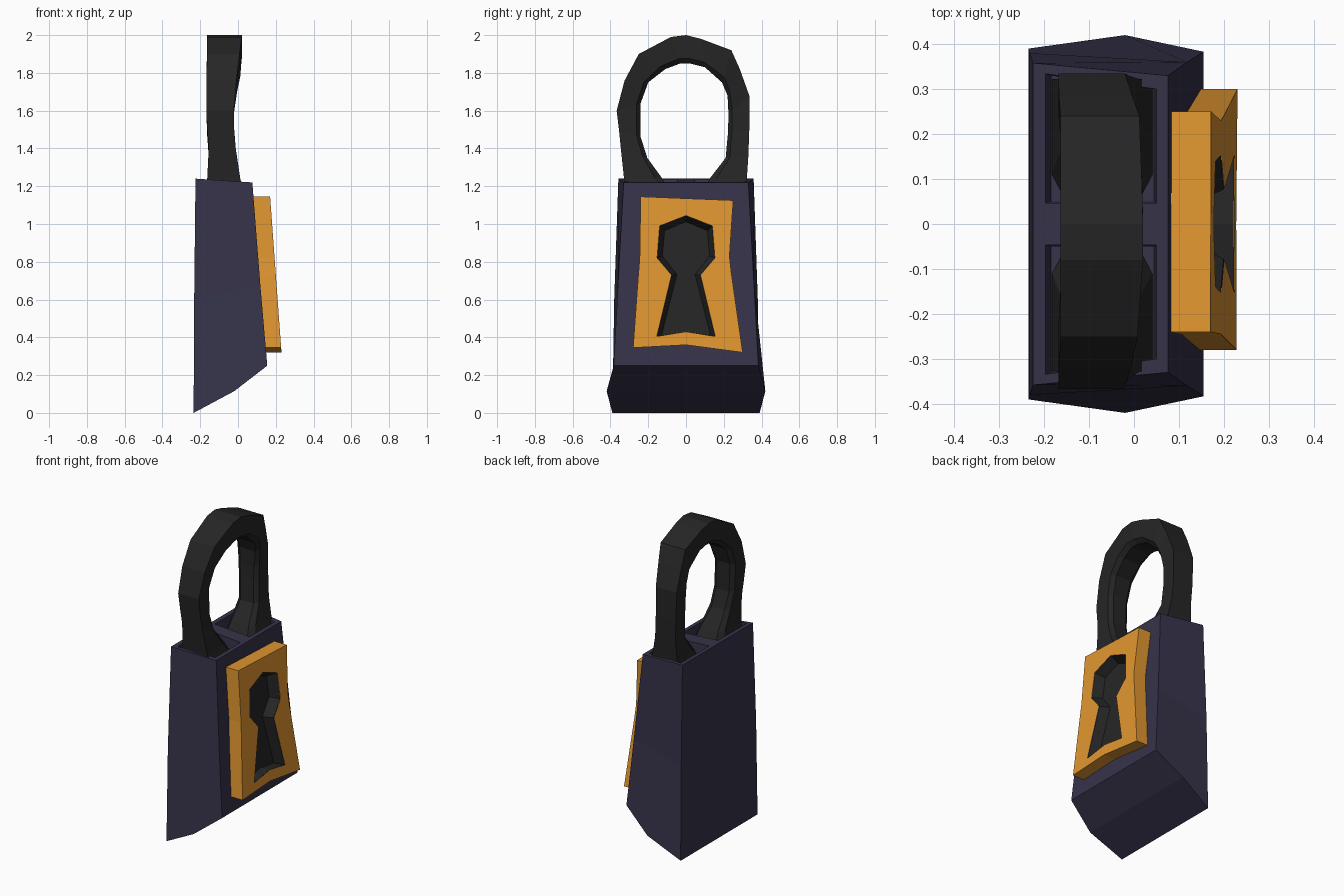
import bpy, bmesh

if "Cube" in bpy.data.objects:
    bpy.data.objects.remove(bpy.data.objects["Cube"])

def material(name, rgb):
    m = bpy.data.materials.new(name)
    m.diffuse_color = (*rgb, 1)
    m.use_nodes = True
    m.node_tree.nodes["Principled BSDF"].inputs["Base Color"].default_value = m.diffuse_color
    return m

NAVY = material("navy", (0.037, 0.033, 0.068))
GOLD = material("gold", (0.76, 0.31, 0.03))
DARK = material("dark", (0.019, 0.019, 0.019))

def make(name, verts, faces, mat):
    mesh = bpy.data.meshes.new(name)
    mesh.from_pydata(verts, [], faces)
    bm = bmesh.new()
    bm.from_mesh(mesh)
    bmesh.ops.recalc_face_normals(bm, faces=bm.faces)
    bm.to_mesh(mesh)
    bm.free()
    mesh.materials.append(mat)
    ob = bpy.data.objects.new(name, mesh)
    bpy.context.collection.objects.link(ob)
    return ob

def bridge(a, b, n):
    """Quads joining two closed rings of n vertices starting at a and b."""
    return [(a + i, a + (i + 1) % n, b + (i + 1) % n, b + i) for i in range(n)]

# Body: side profile as (x, half width, z), spanned from -y to +y
profile = [(-0.225, 0.358, 1.24), (0.076, 0.33, 1.22), (0.118, 0.36, 0.68),
           (0.155, 0.383, 0.25), (-0.02, 0.42, 0.115), (-0.235, 0.39, 0.0),
           (-0.232, 0.38, 0.6)]
verts = [(x, s * y, z) for s in (-1, 1) for x, y, z in profile]
faces = bridge(0, 7, 7)
for o in (0, 7):
    faces += [(o, o + 1, o + 2, o + 6), (o + 6, o + 2, o + 3, o + 4, o + 5)]
body = make("lock_body", verts, faces, NAVY)

# Two tapered sockets in the top, separated by a bar
for s in (-1, 1):
    top = [(-0.2, 0.045), (0.052, 0.045), (0.052, 0.3), (-0.2, 0.335)]
    low = [(-0.185, 0.05), (0.045, 0.05), (0.045, 0.3), (-0.185, 0.33)]
    verts = [(x, s * y, 1.27) for x, y in top] + [(x, s * y, 1.13) for x, y in low]
    cutter = make("socket_cutter", verts, bridge(0, 4, 4) + [(0, 1, 2, 3), (4, 5, 6, 7)], NAVY)
    cutter.hide_render = True
    mod = body.modifiers.new("socket", 'BOOLEAN')
    mod.operation = 'DIFFERENCE'
    mod.solver = 'EXACT'
    mod.object = cutter
    bpy.context.view_layer.objects.active = body
    bpy.ops.object.modifier_apply(modifier=mod.name)
    bpy.data.objects.remove(cutter)

# Shackle: stations as (outer y, outer z, inner y, inner z, back x, front x)
stations = [
    (-0.328, 1.125, -0.06, 1.125, -0.183, 0.042),
    (-0.328, 1.24, -0.125, 1.24, -0.163, 0.012),
    (-0.345, 1.4, -0.205, 1.35, -0.155, -0.012),
    (-0.355, 1.5, -0.24, 1.46, -0.163, -0.02),
    (-0.367, 1.6, -0.24, 1.64, -0.168, -0.022),
    (-0.325, 1.76, -0.2, 1.75, -0.168, -0.008),
    (-0.25, 1.9, -0.11, 1.82, -0.163, 0.008),
    (-0.08, 1.99, -0.03, 1.85, -0.163, 0.02),
    (0.0, 2.0, 0.02, 1.85, -0.1634, 0.02),
    (0.08, 1.98, 0.1, 1.83, -0.163, 0.018),
    (0.24, 1.92, 0.19, 1.75, -0.163, 0.012),
    (0.285, 1.82, 0.22, 1.68, -0.167, -0.004),
    (0.335, 1.68, 0.225, 1.58, -0.168, -0.02),
    (0.335, 1.5, 0.222, 1.48, -0.163, -0.02),
    (0.33, 1.36, 0.21, 1.35, -0.155, -0.012),
    (0.322, 1.24, 0.125, 1.24, -0.163, 0.012),
    (0.322, 1.125, 0.06, 1.125, -0.183, 0.042)]
verts, faces = [], []
for oy, oz, iy, iz, x0, x1 in stations:
    # section: full width outside, chamfered on the inside edge
    section = [(0, x0), (0, x1), (0.82, x1), (1, x1 - 0.025), (1, x0 + 0.025), (0.82, x0)]
    verts += [(x, oy + (iy - oy) * t, oz + (iz - oz) * t) for t, x in section]
for k in range(len(stations) - 1):
    faces += bridge(6 * k, 6 * k + 6, 6)
faces += [tuple(range(6)), tuple(range(len(verts) - 6, len(verts)))]
make("shackle", verts, faces, DARK)

# Keyhole plate: frame outline and keyhole share ten matching points (y, z)
outline = [(0, 1.135), (0.25, 1.125), (0.23, 0.83), (0.24, 0.74), (0.3, 0.32),
           (0, 0.36), (-0.28, 0.345), (-0.253, 0.72), (-0.245, 0.82), (-0.24, 1.145)]

def mirrored(half):
    return half + [(-y, z) for y, z in half[-2:0:-1]]

keyhole = mirrored([(0, 1.045), (0.14, 0.99), (0.153, 0.82), (0.077, 0.73), (0.155, 0.405), (0, 0.43)])
floor = mirrored([(0, 1.012), (0.113, 0.965), (0.125, 0.83), (0.048, 0.733), (0.13, 0.41), (0, 0.43)])

def front(pts, depth=0.0):
    return [(0.17 + (1.145 - z) * 0.073 - depth, y, z) for y, z in pts]

back = [(0.078 + (1.145 - z) * 0.0825, y, z) for y, z in outline]
key_back = [(0.078 + (1.145 - z) * 0.0825, y, z) for y, z in keyhole]
make("keyhole_plate", back + front(outline) + front(keyhole) + key_back,
     bridge(0, 10, 10) + bridge(10, 20, 10) + bridge(30, 0, 10), GOLD)

# Dark recessed keyhole lining
make("keyhole", front(keyhole, 0.001) + front(floor, 0.06),
     bridge(0, 10, 10) + [tuple(range(10, 20))], DARK)
# the lining is open at the front, so face it outward toward +x
bm = bmesh.new()
mesh = bpy.data.objects["keyhole"].data
bm.from_mesh(mesh)
bm.normal_update()
if max(bm.faces, key=lambda f: len(f.verts)).normal.x < 0:
    bmesh.ops.reverse_faces(bm, faces=bm.faces)
bm.to_mesh(mesh)
bm.free()
